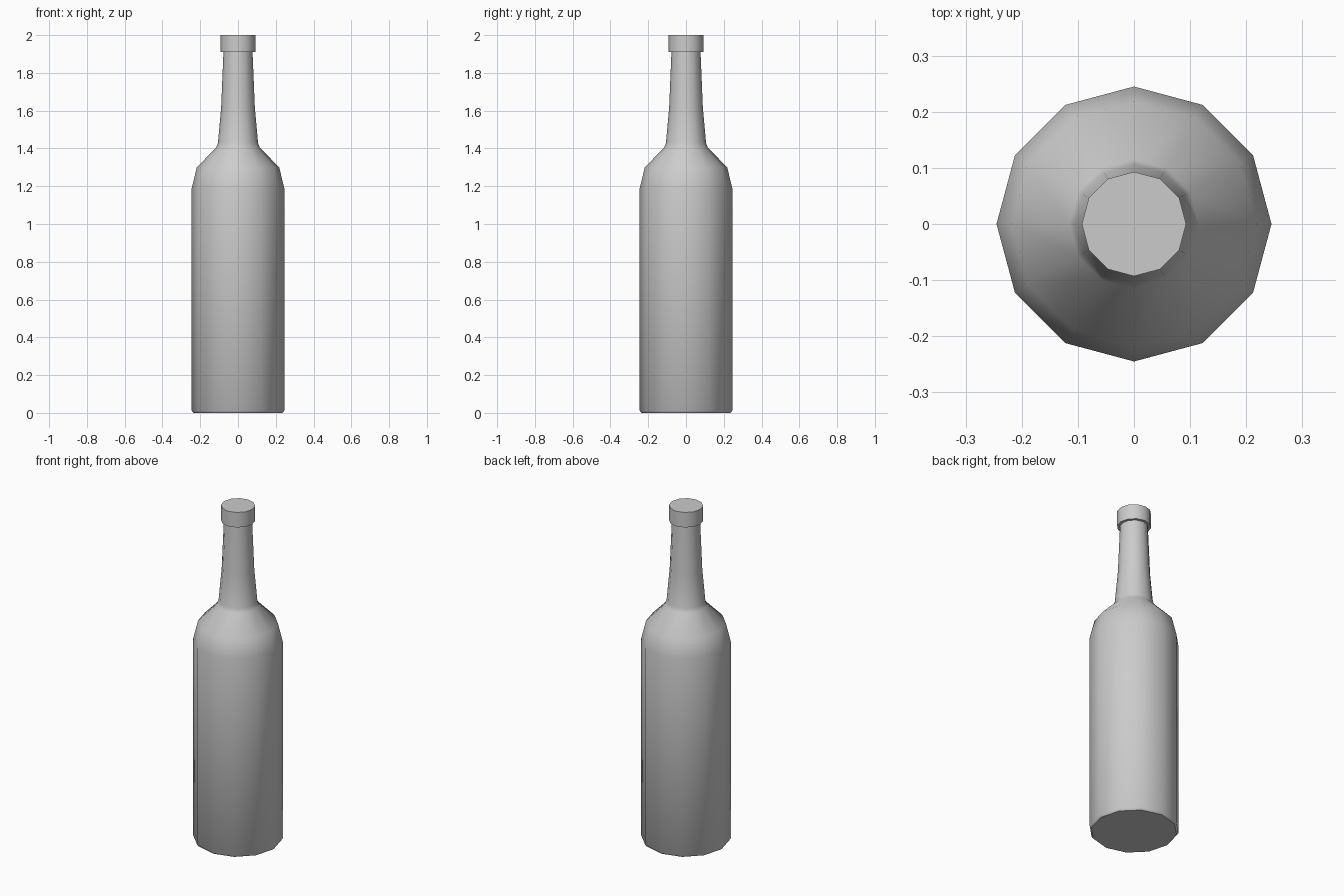
import bpy, bmesh
from math import cos, sin, pi, radians

if "Cube" in bpy.data.objects:
    bpy.data.objects.remove(bpy.data.objects["Cube"])

SIDES = 12


def lathe(name, profile, cap_bottom=False, cap_top=False):
    """Revolve (radius, height) points around z into a 12-sided shell."""
    bm = bmesh.new()
    rings = [[bm.verts.new((r * cos(2 * pi * i / SIDES), r * sin(2 * pi * i / SIDES), z))
              for i in range(SIDES)] for r, z in profile]
    for low, high in zip(rings, rings[1:]):
        for i in range(SIDES):
            j = (i + 1) % SIDES
            bm.faces.new((low[i], low[j], high[j], high[i]))
    if cap_bottom:
        bm.faces.new(rings[0][::-1])
    if cap_top:
        bm.faces.new(rings[-1])
    mesh = bpy.data.meshes.new(name)
    bm.to_mesh(mesh)
    bm.free()
    obj = bpy.data.objects.new(name, mesh)
    bpy.context.collection.objects.link(obj)
    bpy.ops.object.select_all(action='DESELECT')
    obj.select_set(True)
    bpy.context.view_layer.objects.active = obj
    bpy.ops.object.shade_smooth_by_angle(angle=radians(48))
    return obj


# Body, shoulder and tapering neck
lathe("bottle_body", [(0.235, 0.0), (0.245, 0.012), (0.245, 1.19), (0.218, 1.30),
                      (0.115, 1.405), (0.106, 1.43), (0.089, 1.62), (0.077, 1.91)],
      cap_bottom=True)

# Closed rim at the top of the neck
lathe("bottle_rim", [(0.077, 1.91), (0.093, 1.91), (0.093, 2.0)], cap_top=True)
